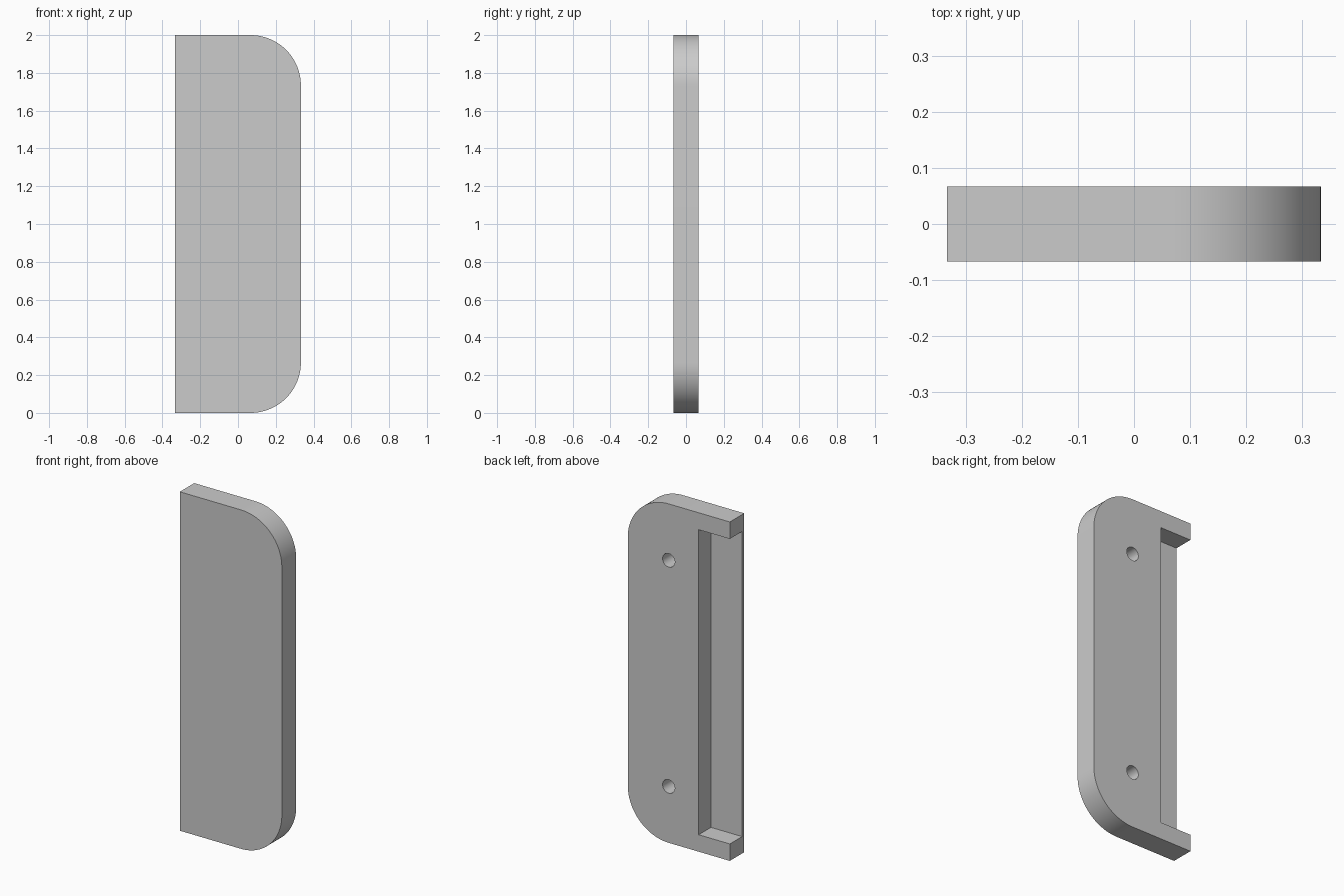
import bpy, bmesh
from math import radians, sin, cos, pi
from mathutils import Matrix

cube = bpy.data.objects.get("Cube")
if cube:
    bpy.data.objects.remove(cube, do_unlink=True)

HALF_W, HALF_T, HEIGHT = 0.333, 0.067, 2.0
RADIUS = 0.267          # rounded corners on the left edge
SKIN = 0.02             # front wall left behind the recesses
FLOOR_Y = -HALF_T + SKIN

grey = bpy.data.materials.new("light grey")
grey.use_nodes = True
colour = (0.6, 0.6, 0.6, 1)
grey.diffuse_color = colour
grey.node_tree.nodes["Principled BSDF"].inputs["Base Color"].default_value = colour


def add_object(name, bm):
    bmesh.ops.recalc_face_normals(bm, faces=bm.faces)
    mesh = bpy.data.meshes.new(name)
    bm.to_mesh(mesh)
    bm.free()
    mesh.materials.append(grey)
    obj = bpy.data.objects.new(name, mesh)
    bpy.context.collection.objects.link(obj)
    return obj


def arc(cx, cz, start, steps=24):
    angles = [start + pi / 2 * i / steps for i in range(steps + 1)]
    return [(cx + RADIUS * cos(a), cz + RADIUS * sin(a)) for a in angles]


# Plate: D-shaped outline extruded through its thickness
cx = HALF_W - RADIUS
outline = [(-HALF_W, 0)] + arc(cx, RADIUS, -pi / 2)
outline += arc(cx, HEIGHT - RADIUS, 0) + [(-HALF_W, HEIGHT)]
bm = bmesh.new()
face = bm.faces.new([bm.verts.new((x, -HALF_T, z)) for x, z in outline])
new = bmesh.ops.extrude_face_region(bm, geom=[face])["geom"]
bmesh.ops.translate(bm, vec=(0, 2 * HALF_T, 0),
                    verts=[v for v in new if isinstance(v, bmesh.types.BMVert)])
plate = add_object("cover_plate", bm)

# Recess cutter: open to the back and to the straight side
x0, x1, y1 = -HALF_W - 0.1, -0.13, HALF_T + 0.1
bm = bmesh.new()
bmesh.ops.create_cube(bm, size=1, matrix=Matrix.Translation(
    ((x0 + x1) / 2, (FLOOR_Y + y1) / 2, HEIGHT / 2))
    @ Matrix.Diagonal((x1 - x0, y1 - FLOOR_Y, HEIGHT - 0.2, 1)))
cutters = [add_object("recess_cutter", bm)]

# Blind screw hole cutters
for name, z in (("lower", 0.333), ("upper", 1.667)):
    bm = bmesh.new()
    bmesh.ops.create_cone(bm, cap_ends=True, segments=32, radius1=0.04,
                          radius2=0.04, depth=y1 - FLOOR_Y,
                          matrix=Matrix.Translation((cx, (FLOOR_Y + y1) / 2, z))
                          @ Matrix.Rotation(pi / 2, 4, 'X'))
    cutters.append(add_object(name + "_hole_cutter", bm))

# Cut the recesses, then discard the cutters
bpy.ops.object.select_all(action='DESELECT')
plate.select_set(True)
bpy.context.view_layer.objects.active = plate
for cutter in cutters:
    cutter.hide_render = True
    mod = plate.modifiers.new(cutter.name, 'BOOLEAN')
    mod.operation = 'DIFFERENCE'
    mod.solver = 'EXACT'
    mod.object = cutter
    bpy.ops.object.modifier_apply(modifier=mod.name)
    bpy.data.objects.remove(cutter, do_unlink=True)

bpy.ops.object.shade_smooth_by_angle(angle=radians(30))
